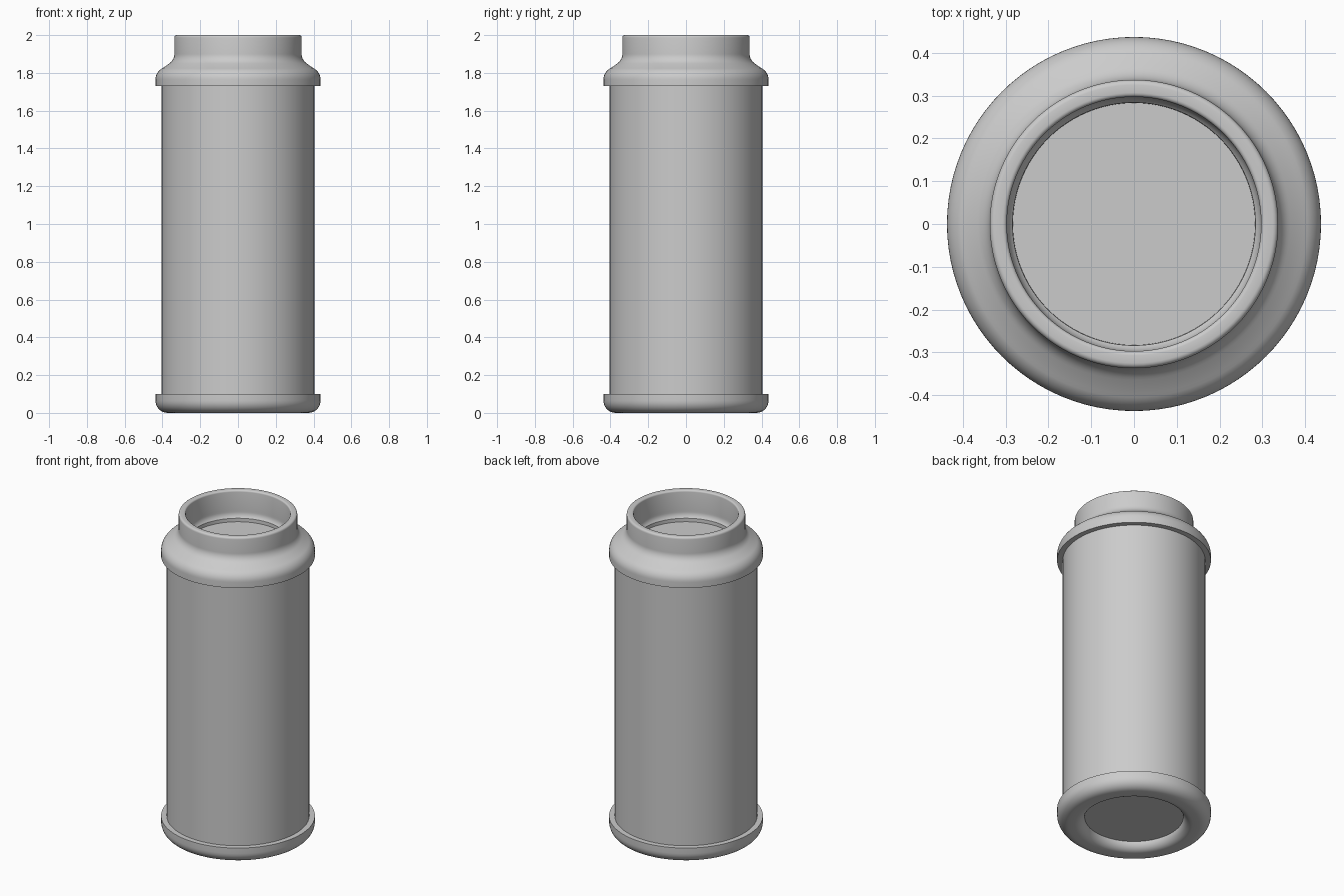
import bpy, math

if "Cube" in bpy.data.objects:
    bpy.data.objects.remove(bpy.data.objects["Cube"])

SEGMENTS = 96


def arc(cx, cz, rx, rz, start, end, steps=8):
    """Elliptical arc in the (radius, height) plane, angles in degrees."""
    pts = []
    for i in range(steps + 1):
        a = math.radians(start + (end - start) * i / steps)
        pts.append((cx + rx * math.cos(a), cz + rz * math.sin(a)))
    return pts


def lathe(name, profile, closed):
    """Revolve a counter-clockwise profile; open profiles get end caps."""
    n = len(profile)
    verts, faces = [], []
    for s in range(SEGMENTS):
        a = 2 * math.pi * s / SEGMENTS
        verts += [(r * math.cos(a), r * math.sin(a), z) for r, z in profile]
    for s in range(SEGMENTS):
        t = (s + 1) % SEGMENTS
        for i in range(n if closed else n - 1):
            j = (i + 1) % n
            faces.append((s * n + i, t * n + i, t * n + j, s * n + j))
    if not closed:
        faces.append([s * n for s in reversed(range(SEGMENTS))])
        faces.append([s * n + n - 1 for s in range(SEGMENTS)])
    mesh = bpy.data.meshes.new(name)
    mesh.from_pydata(verts, [], faces)
    obj = bpy.data.objects.new(name, mesh)
    bpy.context.collection.objects.link(obj)
    bpy.context.view_layer.objects.active = obj
    obj.select_set(True)
    bpy.ops.object.shade_smooth_by_angle(angle=math.radians(35))
    obj.select_set(False)
    return obj


# Straight body, whose ends close the recesses at the neck and underneath
lathe("canister_body", [(0.405, 0.05), (0.405, 1.81)], closed=False)

# Base ring with a rounded foot and a recessed underside
base = arc(0.335, 0.055, 0.055, 0.055, 180, 270)
base += arc(0.372, 0.065, 0.065, 0.065, 270, 360)
base += [(0.437, 0.10), (0.40, 0.10), (0.40, 0.055)]
lathe("base_ring", base, closed=True)

# Top collar: flared shoulder, straight neck, inner lip
collar = [(0.40, 1.73), (0.437, 1.73)]
collar += arc(0.367, 1.765, 0.07, 0.068, 0, 65)
collar += arc(0.402, 1.90, 0.065, 0.062, 235, 180)
collar += arc(0.325, 1.987, 0.012, 0.013, 0, 90, 4)
collar += arc(0.307, 1.990, 0.010, 0.010, 90, 180, 4)
collar += arc(0.337, 1.875, 0.040, 0.045, 180, 180, 1)[:1]
collar += arc(0.257, 1.865, 0.040, 0.045, 0, -48)
collar += [(0.283, 1.81), (0.40, 1.80)]
lathe("neck_collar", collar, closed=True)
